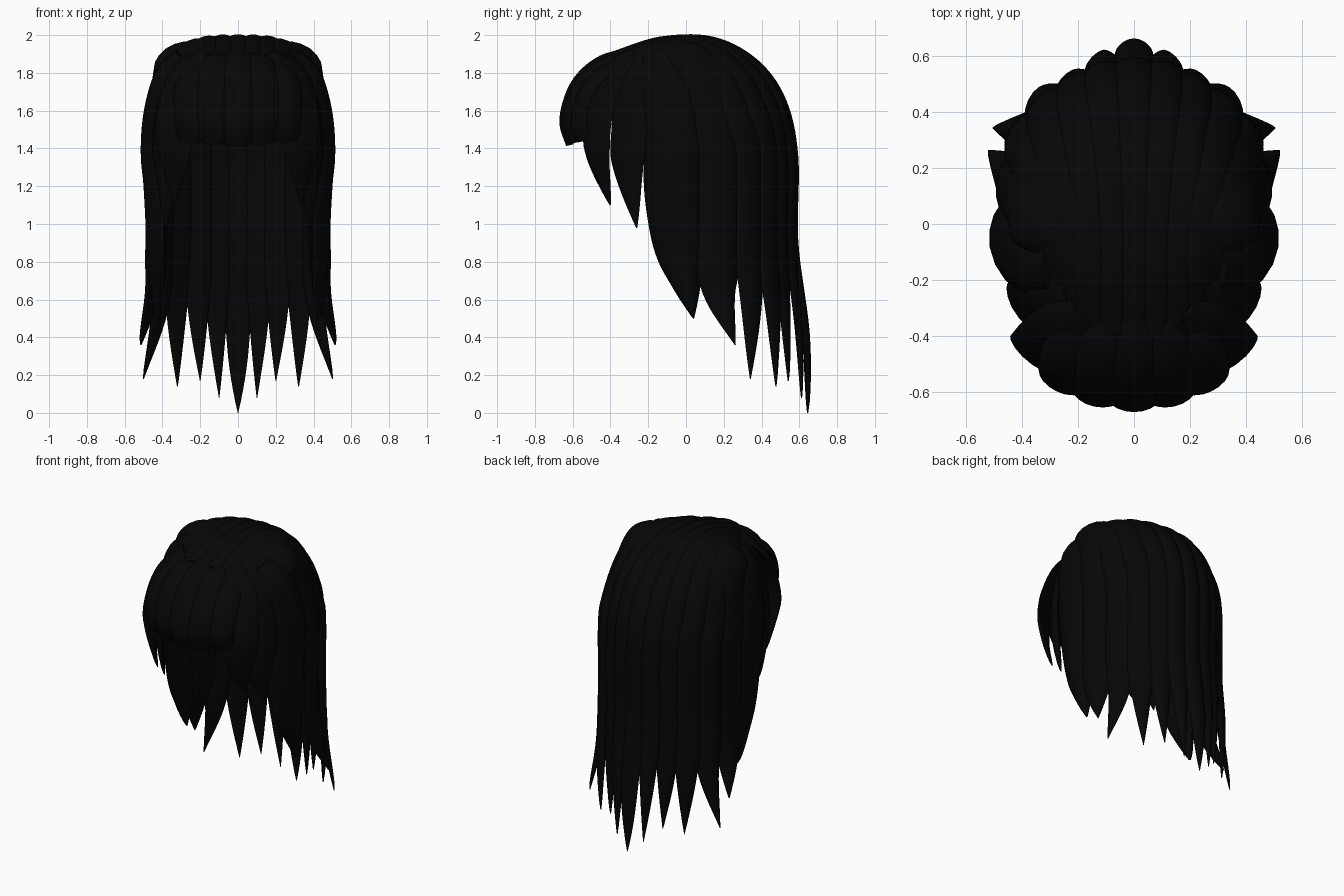
import bpy, bmesh, math
from mathutils import Vector

cube = bpy.data.objects.get("Cube")
if cube:
    bpy.data.objects.remove(cube, do_unlink=True)

# One flat near-black hair colour
hair = bpy.data.materials.new("black_hair")
hair.use_nodes = True
colour = (0.002, 0.002, 0.002, 1)
hair.diffuse_color = colour
bsdf = hair.node_tree.nodes["Principled BSDF"]
bsdf.inputs["Base Color"].default_value = colour
bsdf.inputs["Roughness"].default_value = 0.8

RING = 16      # points around a lock
STEPS = 7      # samples per path segment


def spline(points):
    """Smooth curve through the points."""
    p = [Vector(q) for q in points]
    p = [2 * p[0] - p[1]] + p + [2 * p[-1] - p[-2]]
    out = []
    for i in range(1, len(p) - 2):
        a, b, c, d = p[i - 1:i + 3]
        for s in range(STEPS):
            t = s / STEPS
            out.append(0.5 * (2 * b + (c - a) * t
                              + (2 * a - 5 * b + 4 * c - d) * t * t
                              + (3 * b - a - 3 * c + d) * t ** 3))
    out.append(p[-2])
    return out


def lock(name, points, half, taper, power=1.4, end=0.02, thick=0.035):
    """Lens-shaped strand lofted along a path, facing away from the head."""
    path = spline(points)
    last = len(path) - 1
    bm = bmesh.new()
    rings = []
    for i, p in enumerate(path):
        t = i / last
        tangent = (path[min(i + 1, last)] - path[max(i - 1, 0)]).normalized()
        out = p - Vector((0, 0, min(p.z, 1.4)))
        out = (out - tangent * out.dot(tangent)).normalized()
        side = tangent.cross(out)
        f = min(1, 0.65 + t * 3)
        if t > taper:
            f *= 1 - (1 - end) * ((t - taper) / (1 - taper)) ** power
        w, h = half * f, thick * math.sqrt(f)
        ring = []
        for k in range(RING):
            a = math.tau * k / RING
            s = math.sin(a)
            up = h * s ** 1.4 if s > 0 else h * s * 0.3
            ring.append(bm.verts.new(p + side * math.cos(a) * w + out * up))
        rings.append(ring)
    for a, b in zip(rings, rings[1:]):
        for k in range(RING):
            n = (k + 1) % RING
            bm.faces.new((a[k], a[n], b[n], b[k]))
    bm.faces.new(rings[0])
    bm.faces.new(rings[-1])
    bmesh.ops.recalc_face_normals(bm, faces=bm.faces)
    mesh = bpy.data.meshes.new(name)
    bm.to_mesh(mesh)
    bm.free()
    obj = bpy.data.objects.new(name, mesh)
    bpy.context.collection.objects.link(obj)
    mesh.materials.append(hair)
    bpy.ops.object.select_all(action='DESELECT')
    obj.select_set(True)
    bpy.context.view_layer.objects.active = obj
    bpy.ops.object.shade_smooth_by_angle(angle=math.radians(50))


def pair(name, points, *args, **kw):
    """The same strand on both sides."""
    for label, s in (("left", 1), ("right", -1)):
        lock(f"{label}_{name}", [(s * x, y, z) for x, y, z in points], *args, **kw)


# Long strands running from the front hairline over the crown and down the back
CROWN = [(-.4, 1.88), (-.13, 1.958), (.14, 1.957), (.36, 1.84),
         (.5, 1.64), (.56, 1.35), (.56, .9)]


def crown_path(root, mid, depth, tail, tip):
    pts = []
    for k, (y, z) in enumerate(CROWN):
        x = root + (mid - root) * min(1, k / 4)
        drop = 2 * x ** 3 if k < 5 else 0
        pts.append((x, y * depth, z - drop))
    return pts + [tail, tip]


lock("back_centre_strand",
     crown_path(0, 0, 1, (0, .622, .42), (0, .642, 0)), .07, .8, 2.3)
BACK = [
    ("back_inner_strand", .075, .11, .97, (.11, .585, .48), (.1, .61, .08), .068, .035),
    ("back_middle_strand", .15, .21, .89, (.21, .52, .52), (.2, .54, .17), .075, .035),
    ("back_outer_strand", .21, .315, .77, (.325, .46, .52), (.32, .475, .14), .085, .035),
    ("back_corner_strand", .26, .40, .6, (.415, .345, .54), (.5, .34, .18), .09, .035),
    ("rear_side_strand", .30, .425, .32, (.44, .175, .64), (.513, .26, .36), .125, .055),
]
for name, root, mid, depth, tail, tip, half, thick in BACK:
    pair(name, crown_path(root, mid, depth, tail, tip), half, .8, 1.4, thick=thick)

# Strands in front of the ears, getting shorter toward the face
pair("side_strand",
     [(.28, -.15, 1.88), (.37, -.12, 1.76), (.42, -.09, 1.58), (.435, -.07, 1.38),
      (.42, -.07, 1.2), (.41, -.04, .9), (.41, 0, .7), (.42, .04, .5)],
     .155, .57, 1.9, thick=.08)
pair("temple_strand",
     [(.22, -.25, 1.88), (.32, -.28, 1.76), (.37, -.3, 1.52),
      (.375, -.305, 1.3), (.38, -.26, .98)], .12, .68, 1.3, thick=.045)
pair("cheek_strand",
     [(.17, -.32, 1.89), (.29, -.41, 1.75), (.34, -.465, 1.54),
      (.34, -.465, 1.36), (.335, -.40, 1.1)], .12, .66, 1.4)

# Blunt fringe over the forehead
FRINGE = [(-.25, 1.9), (-.44, 1.86), (-.575, 1.74), (-.635, 1.56), (-.605, 1.42)]


def fringe_path(x, depth, lift):
    return [(x * min(1, .7 + .15 * k), y * depth, z - x * x * (.9 - .225 * k) + lift * k / 4)
            for k, (y, z) in enumerate(FRINGE)]


lock("fringe_centre", fringe_path(0, 1, 0), .085, .8, 2, .75)
pair("fringe_inner", fringe_path(.135, .97, .01), .085, .8, 2, .75)
pair("fringe_outer", fringe_path(.26, .89, .02), .085, .8, 2, .75)
